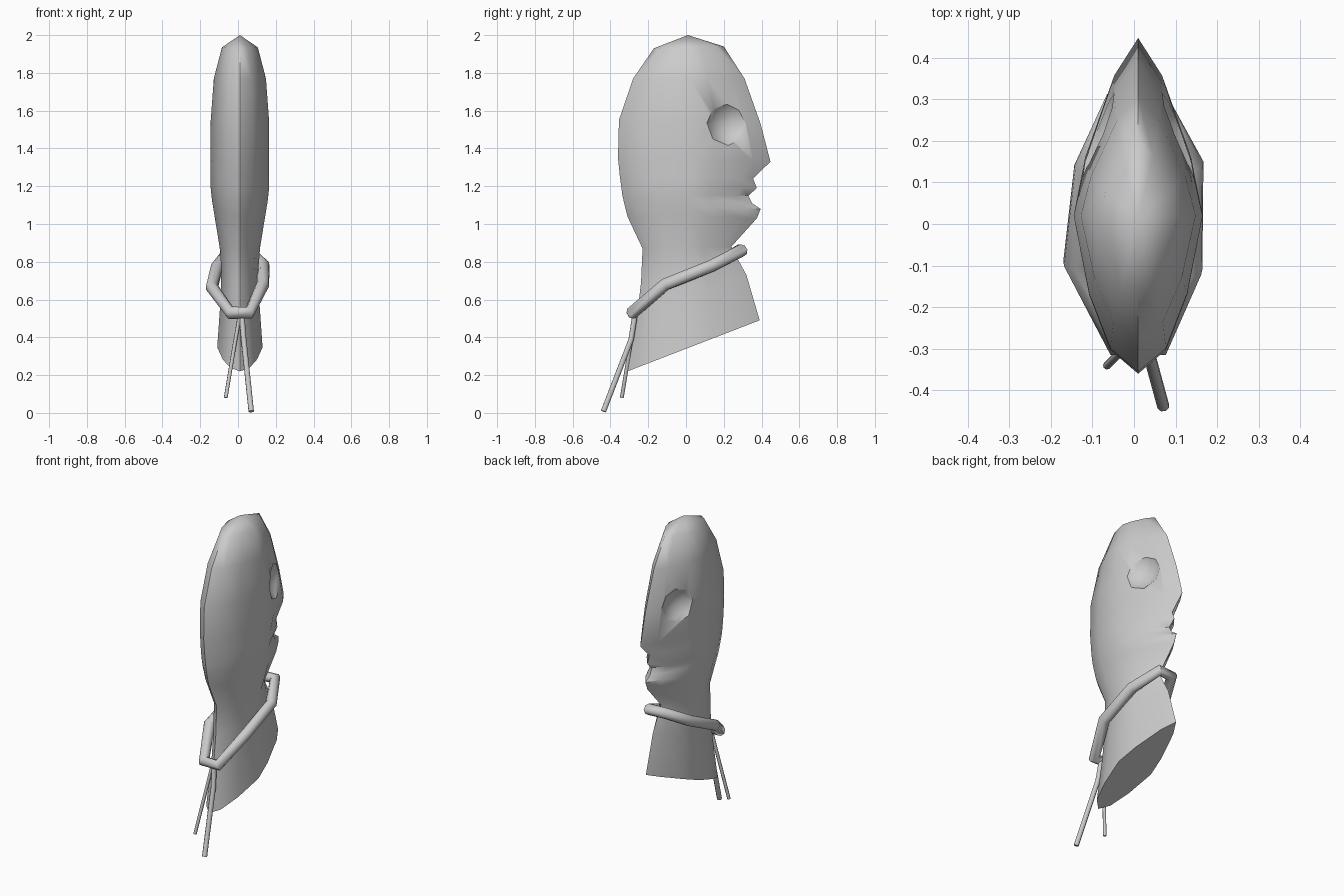
import bpy, bmesh
from mathutils import Vector

if "Cube" in bpy.data.objects:
    bpy.data.objects.remove(bpy.data.objects["Cube"])

CX = 0.01   # head sits slightly off the centre line
MY = 0.02   # widest point of every cross-section

# Rings: front y, front z, back y, back z, half width
RINGS = [
    (.39, .49, -.31, .22, .12),
    (.32, .73, -.262, .49, .102),
    (.265, .83, -.238, .69, .098),
    (.24, .88, -.23, .87, .107),
    (.375, 1.03, -.31, 1.04, .133),
    (.395, 1.08, -.325, 1.10, .142),
    (.35, 1.11, -.332, 1.13, .147),
    (.33, 1.15, -.338, 1.16, .151),
    (.375, 1.19, -.343, 1.20, .155),
    (.355, 1.24, -.35, 1.25, .155),
    (.447, 1.33, -.36, 1.35, .155),
    (.395, 1.53, -.355, 1.55, .155),
    (.31, 1.77, -.28, 1.77, .138),
    (.2, 1.94, -.17, 1.93, .095),
]
# Half of the lens-shaped section: position front(+)/back(-), width
HALF = [(1, 0), (.79, .37), (.33, .82), (0, 1), (-.5, .76), (-.85, .43), (-1, 0)]
SECTION = HALF + [(t, -w) for t, w in HALF[-2:0:-1]]


def activate(ob):
    bpy.ops.object.select_all(action='DESELECT')
    ob.select_set(True)
    bpy.context.view_layer.objects.active = ob


def mesh_object(name, bm):
    bmesh.ops.recalc_face_normals(bm, faces=bm.faces)
    me = bpy.data.meshes.new(name)
    bm.to_mesh(me)
    bm.free()
    ob = bpy.data.objects.new(name, me)
    bpy.context.collection.objects.link(ob)
    return ob


def smooth(ob, angle):
    activate(ob)
    bpy.ops.object.shade_smooth_by_angle(angle=angle)


def tube(name, points, radius, closed=False):
    cu = bpy.data.curves.new(name, 'CURVE')
    cu.dimensions = '3D'
    cu.bevel_depth = radius
    cu.bevel_resolution = 2
    cu.use_fill_caps = not closed
    sp = cu.splines.new('POLY')
    sp.points.add(len(points) - 1)
    for p, co in zip(sp.points, points):
        p.co = (*co, 1)
    sp.use_cyclic_u = closed
    ob = bpy.data.objects.new(name, cu)
    bpy.context.collection.objects.link(ob)
    activate(ob)
    bpy.ops.object.convert(target='MESH')
    smooth(bpy.context.object, 0.9)


# Head and neck, lofted through the rings
bm = bmesh.new()
loops = []
for yf, zf, yb, zb, w in RINGS:
    loop = []
    for t, s in SECTION:
        y = MY + (t * (yf - MY) if t > 0 else -t * (yb - MY))
        z = zb + (zf - zb) * (y - yb) / (yf - yb)
        loop.append(bm.verts.new((CX + w * s, y, z)))
    loops.append(loop)
n = len(SECTION)
for a, b in zip(loops, loops[1:]):
    for i in range(n):
        j = (i + 1) % n
        bm.faces.new((a[i], a[j], b[j], b[i]))
bm.faces.new(loops[0])
apex = bm.verts.new((CX, .01, 2.0))
for i in range(n):
    bm.faces.new((loops[-1][i], loops[-1][(i + 1) % n], apex))
head = mesh_object("head", bm)

# Eye sockets: shallow octagonal dishes cut into both sides
for side in (-1, 1):
    normal = Vector((side * .95, .3, 0)).normalized()
    bm = bmesh.new()
    bmesh.ops.create_uvsphere(bm, u_segments=8, v_segments=16, radius=.165)
    cutter = mesh_object("eye_cutter", bm)
    cutter.rotation_euler = normal.to_track_quat('Z', 'Y').to_euler()
    cutter.location = Vector((CX + side * .102, .222, 1.535)) + normal * .115
    cutter.hide_render = True
    bpy.context.view_layer.update()
    mod = head.modifiers.new("eye_socket", 'BOOLEAN')
    mod.operation = 'DIFFERENCE'
    mod.solver = 'EXACT'
    mod.object = cutter
    activate(head)
    bpy.ops.object.modifier_apply(modifier=mod.name)
    bpy.data.objects.remove(cutter)
smooth(head, 0.8)

# Cord looped round the neck
tube("neck_cord", [
    (-.04, -.285, .53), (-.138, -.09, .665), (-.112, .13, .77), (-.045, .285, .86),
    (.055, .295, .86), (.135, .14, .78), (.132, -.11, .68), (.06, -.285, .53)],
    .034, True)

# Two loose cord ends hanging at the back
tube("cord_end_long", [(.02, -.27, .52), (.03, -.29, .39), (.07, -.437, .008)], .015)
tube("cord_end_short", [(.01, -.27, .52), (-.015, -.29, .38), (-.065, -.34, .08)], .01)
